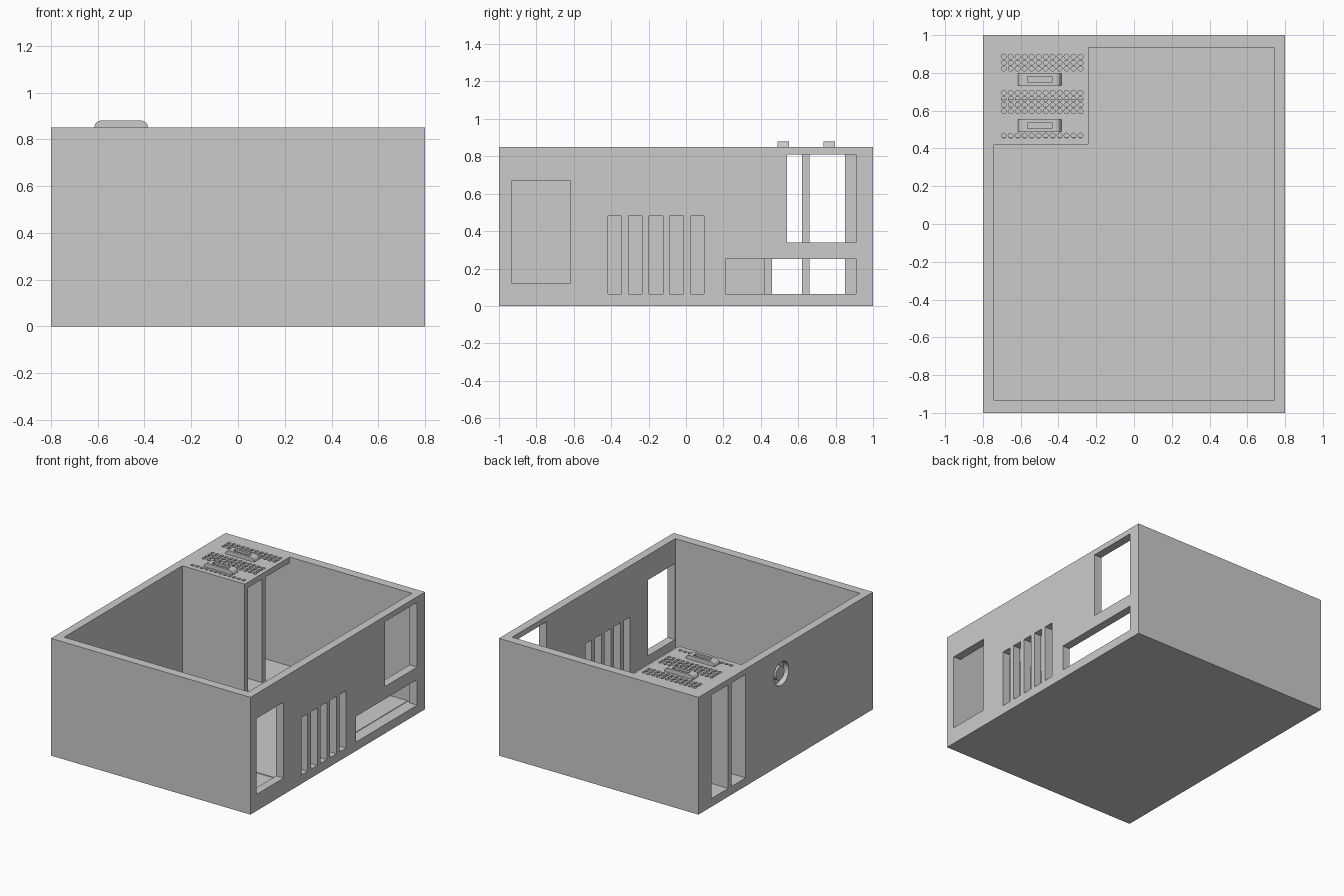
import bpy
import bmesh
from math import pi
from mathutils import Matrix, Vector

if "Cube" in bpy.data.objects:
    bpy.data.objects.remove(bpy.data.objects["Cube"], do_unlink=True)

INNER_X, INNER_Y = 0.74, 0.935
FLOOR, TOP = 0.06, 0.85
TOWER_X, TOWER_Y = -0.24, 0.42


def finish(name, bm):
    bmesh.ops.recalc_face_normals(bm, faces=bm.faces)
    mesh = bpy.data.meshes.new(name)
    bm.to_mesh(mesh)
    bm.free()
    obj = bpy.data.objects.new(name, mesh)
    bpy.context.collection.objects.link(obj)
    return obj


def box(name, x, y, z):
    bm = bmesh.new()
    spans = (x, y, z)
    size = Matrix.Diagonal([b - a for a, b in spans] + [1])
    centre = Matrix.Translation([(a + b) / 2 for a, b in spans])
    bmesh.ops.create_cube(bm, size=1, matrix=centre @ size)
    return finish(name, bm)


def prism(name, points, direction):
    bm = bmesh.new()
    face = bm.faces.new([bm.verts.new(p) for p in points])
    new = bmesh.ops.extrude_face_region(bm, geom=[face])["geom"]
    verts = [v for v in new if isinstance(v, bmesh.types.BMVert)]
    bmesh.ops.translate(bm, verts=verts, vec=Vector(direction))
    return finish(name, bm)


def cylinder(bm, radius, depth, centre, turn=Matrix(), sides=12):
    bmesh.ops.create_cone(bm, cap_ends=True, segments=sides, radius1=radius,
                          radius2=radius, depth=depth,
                          matrix=Matrix.Translation(centre) @ turn)


def cut(target, cutter):
    cutter.hide_render = True
    mod = target.modifiers.new("cut", "BOOLEAN")
    mod.operation, mod.solver, mod.object = "DIFFERENCE", "EXACT", cutter
    bpy.context.view_layer.objects.active = target
    bpy.ops.object.modifier_apply(modifier=mod.name)
    bpy.data.objects.remove(cutter, do_unlink=True)


# Case body with an open top; the cavity leaves a drive tower in one corner
case = box("case_body", (-0.8, 0.8), (-1, 1), (0, TOP))
outline = [(-INNER_X, -INNER_Y), (INNER_X, -INNER_Y), (INNER_X, INNER_Y),
           (TOWER_X, INNER_Y), (TOWER_X, TOWER_Y), (-INNER_X, TOWER_Y)]
cut(case, prism("cavity_cutter", [(x, y, FLOOR) for x, y in outline], (0, 0, 1)))

# Drive bays through the tower, the second widening behind the wall
for x, y in [((-0.9, -0.2), (0.46, 0.62)),
             ((-INNER_X, -0.2), (0.66, INNER_Y)),
             ((-0.9, -0.7), (0.66, 0.85))]:
    cut(case, box("bay_cutter", x, y, (FLOOR, 0.81)))

# Side wall openings: window, two ports and five vent slots
openings = [((-0.93, -0.62), (0.12, 0.67)),
            ((0.54, 0.91), (0.34, 0.81)),
            ((0.21, 0.91), (0.064, 0.25))]
openings += [((y, y + 0.073), (0.064, 0.48))
             for y in [-0.417 + 0.11 * i for i in range(5)]]
for y, z in openings:
    cut(case, box("opening_cutter", (0.7, 0.9), y, z))

# Round recess for the power button
sideways = Matrix.Rotation(pi / 2, 4, "Y")
bm = bmesh.new()
cylinder(bm, 0.085, 0.08, (-0.8, 0.05, 0.66), sideways, 32)
cut(case, finish("recess_cutter", bm))

# Perforated tower top
bm = bmesh.new()
for y in (0.886, 0.854, 0.823, 0.695, 0.662, 0.63, 0.597, 0.468):
    for col in range(12):
        cylinder(bm, 0.013, 0.09, (-0.69 + 0.037 * col, y, TOP))
cut(case, finish("perforation_cutter", bm))

# Power button
bm = bmesh.new()
cylinder(bm, 0.05, 0.035, (-0.773, 0.05, 0.66), sideways, 24)
button = finish("power_button", bm)

# Mounting tray on the floor
box("mounting_tray", (-0.12, 0.71), (-0.55, 0.93), (FLOOR, 0.064))

# Two rounded handles with a slot in the top
for i, y in enumerate((0.521, 0.765)):
    half = [(0.115, TOP), (0.112, 0.863), (0.104, 0.874), (0.09, 0.88)]
    profile = half + [(-x, z) for x, z in reversed(half)]
    handle = prism(f"handle_{i + 1}",
                   [(x - 0.5, y - 0.031, z) for x, z in profile], (0, 0.062, 0))
    cut(handle, box("slot_cutter", (-0.565, -0.433), (y - 0.015, y + 0.015),
                    (0.865, 0.9)))

# Smooth the round button while keeping its rim sharp
bpy.ops.object.select_all(action="DESELECT")
button.select_set(True)
bpy.context.view_layer.objects.active = button
bpy.ops.object.shade_smooth_by_angle()
